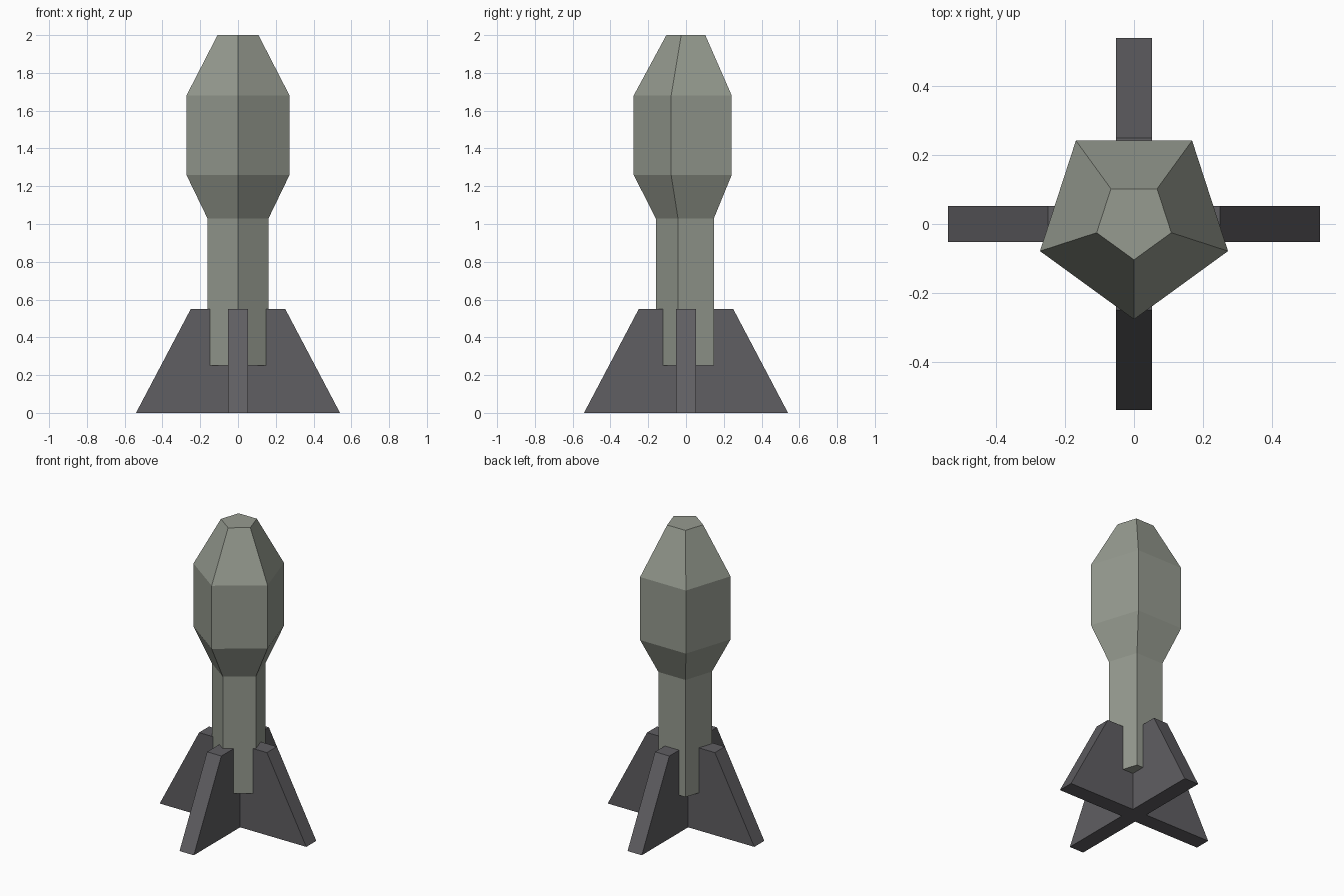
import bpy, bmesh, math

if "Cube" in bpy.data.objects:
    bpy.data.objects.remove(bpy.data.objects["Cube"])


def material(name, rgb):
    m = bpy.data.materials.new(name)
    m.diffuse_color = (*rgb, 1)
    m.use_nodes = True
    m.node_tree.nodes["Principled BSDF"].inputs["Base Color"].default_value = m.diffuse_color
    return m


def finish(name, bm, mat):
    bmesh.ops.recalc_face_normals(bm, faces=bm.faces)
    me = bpy.data.meshes.new(name)
    bm.to_mesh(me)
    bm.free()
    me.materials.append(mat)
    ob = bpy.data.objects.new(name, me)
    bpy.context.collection.objects.link(ob)
    return ob


green = material("grey green", (0.305, 0.328, 0.279))
dark = material("dark grey", (0.115, 0.112, 0.122))

# Five-sided body: radius and height of each ring, one corner facing front
profile = [(0.17, 0.25), (0.17, 1.03), (0.287, 1.26), (0.287, 1.68), (0.114, 2.0)]
bm = bmesh.new()
rings = []
for r, z in profile:
    angles = [math.radians(-90 + 72 * i) for i in range(5)]
    rings.append([bm.verts.new((r * math.cos(a), 0.01 + r * math.sin(a), z)) for a in angles])
for low, high in zip(rings, rings[1:]):
    for i in range(5):
        j = (i + 1) % 5
        bm.faces.new((low[i], low[j], high[j], high[i]))
bm.faces.new(rings[0])
bm.faces.new(rings[-1])
finish("body", bm, green)

# Two crossed tapered plates make the four tail fins
for name, turn in (("side_fins", 0), ("front_back_fins", math.pi / 2)):
    bm = bmesh.new()
    outline = [(-0.54, 0), (0.54, 0), (0.25, 0.55), (-0.25, 0.55)]
    face = bm.faces.new([bm.verts.new((x, -0.0525, z)) for x, z in outline])
    ext = bmesh.ops.extrude_face_region(bm, geom=[face])
    moved = [v for v in ext["geom"] if isinstance(v, bmesh.types.BMVert)]
    bmesh.ops.translate(bm, verts=moved, vec=(0, 0.105, 0))
    finish(name, bm, dark).rotation_euler.z = turn
